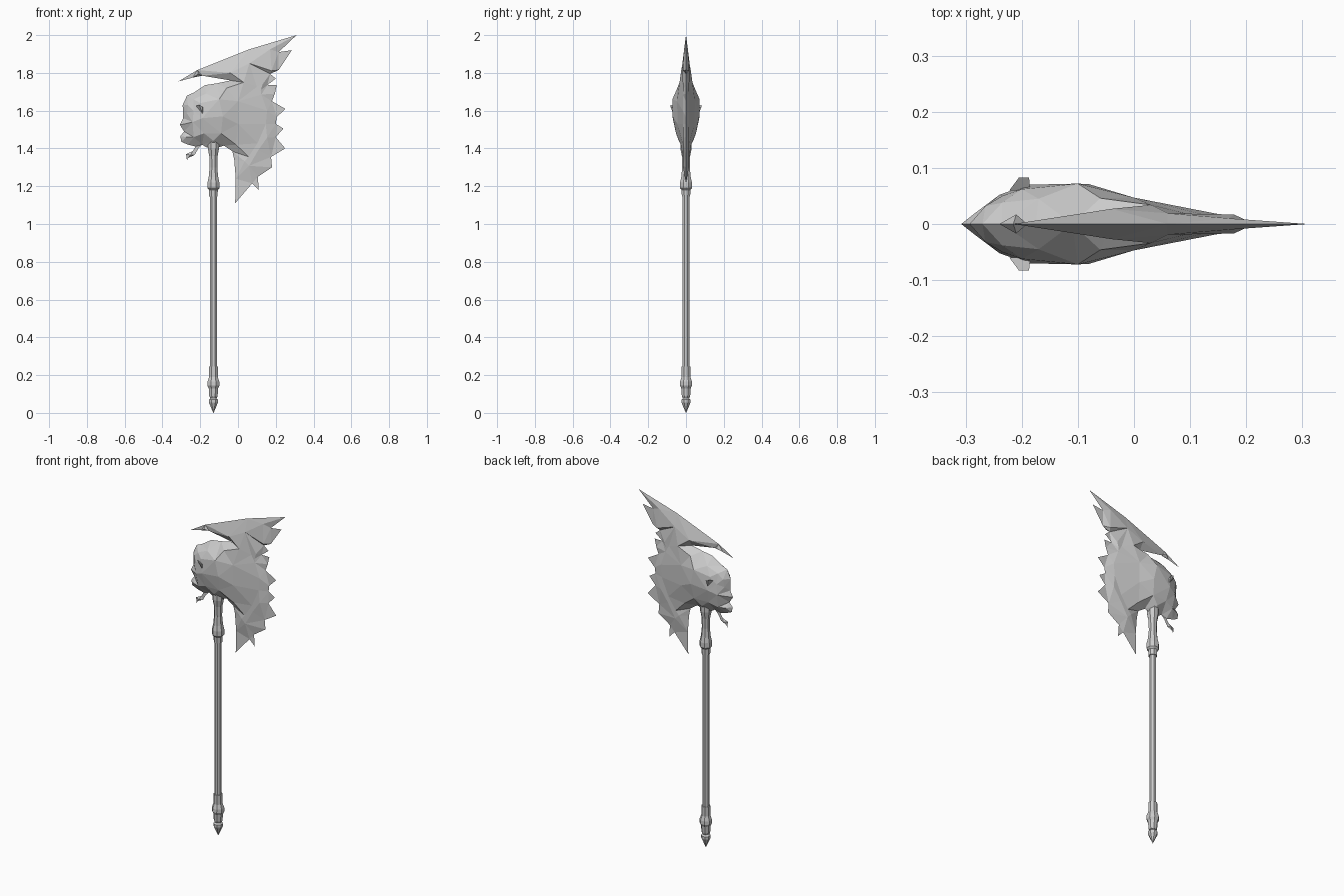
import bpy
import bmesh
import math
from mathutils import Vector
from mathutils.geometry import delaunay_2d_cdt

if "Cube" in bpy.data.objects:
    bpy.data.objects.remove(bpy.data.objects["Cube"], do_unlink=True)

SHAFT_X = -0.13

steel = bpy.data.materials.new("plain grey")
steel.use_nodes = True
steel.diffuse_color = (0.6, 0.6, 0.6, 1)
steel.node_tree.nodes["Principled BSDF"].inputs["Base Color"].default_value = steel.diffuse_color


def make_object(name, bm):
    """Turn a bmesh into a flat shaded grey object."""
    bmesh.ops.recalc_face_normals(bm, faces=bm.faces)
    mesh = bpy.data.meshes.new(name)
    bm.to_mesh(mesh)
    bm.free()
    mesh.materials.append(steel)
    obj = bpy.data.objects.new(name, mesh)
    bpy.context.collection.objects.link(obj)
    return obj


def turned_part(name, profile, sides=8):
    """Sweep a (radius, height) profile around the shaft axis."""
    bm = bmesh.new()
    rings = []
    for radius, height in profile:
        ring = []
        for i in range(sides):
            angle = math.tau * (i + 0.5) / sides
            ring.append(bm.verts.new((SHAFT_X + radius * math.cos(angle),
                                      radius * math.sin(angle), height)))
        rings.append(ring)
    for low, high in zip(rings, rings[1:]):
        for i in range(sides):
            j = (i + 1) % sides
            bm.faces.new((low[i], low[j], high[j], high[i]))
    bm.faces.new(rings[0])
    bm.faces.new(rings[-1])
    return make_object(name, bm)


def mirrored_relief(name, outline, bumps):
    """Fill an (x, z) outline, raise (x, z, depth) points, mirror front to back."""
    flat = [Vector(p) for p in outline] + [Vector(b[:2]) for b in bumps]
    depths = [0.0] * len(outline) + [b[2] for b in bumps]
    points, _, faces, sources, _, _ = delaunay_2d_cdt(
        flat, [], [list(range(len(outline)))], 1, 1e-5)
    bm = bmesh.new()
    for side in (-1, 1):
        verts = [bm.verts.new((p.x, side * (depths[s[0]] if s else 0), p.y))
                 for p, s in zip(points, sources)]
        for face in faces:
            bm.faces.new([verts[i] for i in face])
    bmesh.ops.remove_doubles(bm, verts=bm.verts, dist=1e-5)
    return make_object(name, bm)


# Shaft with its fittings
turned_part("shaft", [(0.019, 0.2), (0.019, 1.2)])
turned_part("upper_collar", [(0.024, 1.145), (0.025, 1.18), (0.034, 1.19), (0.034, 1.22),
                             (0.027, 1.25), (0.022, 1.3), (0.024, 1.36), (0.032, 1.4),
                             (0.032, 1.45)])
turned_part("lower_collar", [(0.02, 0.08), (0.024, 0.09), (0.027, 0.13), (0.035, 0.145),
                             (0.034, 0.165), (0.025, 0.19), (0.025, 0.245)])
turned_part("pommel_spike", [(0.001, 0.0), (0.026, 0.055), (0.026, 0.07), (0.016, 0.08)])

# Outline of the head: crest, swept mane, neck, then the face profile
crest = [(-.04, 1.76), (-.19, 1.785), (-.24, 1.775), (-.315, 1.755), (-.215, 1.815),
         (.06, 1.925), (.31, 2)]
mane = [(.215, 1.91), (.285, 1.92), (.215, 1.815), (.17, 1.795), (.2, 1.77), (.155, 1.735),
        (.205, 1.735), (.195, 1.69), (.18, 1.65), (.25, 1.61), (.205, 1.565), (.2, 1.53),
        (.24, 1.505), (.2, 1.46), (.25, 1.4), (.175, 1.355), (.18, 1.3), (.105, 1.25),
        (.11, 1.18), (.075, 1.215), (-.015, 1.11), (-.012, 1.24), (-.02, 1.34)]
neck = [(-.03, 1.385), (-.075, 1.415), (-.12, 1.4), (-.165, 1.405), (-.19, 1.42)]
face = [(-.21, 1.4), (-.23, 1.365), (-.265, 1.35), (-.27, 1.335), (-.275, 1.37),
        (-.24, 1.385), (-.225, 1.41), (-.265, 1.42), (-.3, 1.435), (-.305, 1.465),
        (-.285, 1.49), (-.308, 1.525), (-.29, 1.56), (-.293, 1.63), (-.27, 1.68),
        (-.235, 1.695), (-.175, 1.735), (-.11, 1.745)]

# Raised points: face, broad skull, and the crest ridge
face_bumps = [(-.265, 1.63, .032), (-.27, 1.585, .026), (-.235, 1.6, .05), (-.28, 1.53, .022),
              (-.24, 1.54, .052), (-.275, 1.46, .022), (-.235, 1.46, .036), (-.25, 1.365, .008),
              (-.235, 1.66, .038)]
skull_bumps = [(-.2, 1.64, .062), (-.19, 1.56, .07), (-.18, 1.48, .05), (-.17, 1.69, .045),
               (-.1, 1.66, .072), (-.08, 1.57, .071), (-.09, 1.48, .053), (-.13, 1.44, .038),
               (-.06, 1.72, .046), (0, 1.65, .047), (0, 1.53, .045), (-.01, 1.42, .028),
               (.03, 1.75, .034)]
crest_bumps = [(-.21, 1.795, .017), (-.04, 1.8, .027), (.06, 1.85, .019), (.17, 1.925, .01)]

# Each mane tip carries a ridge back toward the skull, thickening as it goes
mane_root = Vector((-.05, 1.58))
mane_bumps = []
for tip in mane[1:-2]:
    offset = Vector(tip) - mane_root
    if offset.length > 0.285:
        spot = mane_root + offset * 0.68
        mane_bumps.append((spot.x, spot.y, 0.017))

mirrored_relief("head_and_mane", crest + mane + neck + face,
                face_bumps + skull_bumps + crest_bumps + mane_bumps)

# Small pointed ears
for side, name in ((-1, "right_ear"), (1, "left_ear")):
    bm = bmesh.new()
    rim = [(-.222, .06, 1.625), (-.205, .083, 1.63), (-.187, .083, 1.622),
           (-.187, .068, 1.583), (-.2, .06, 1.605), (-.185, .06, 1.61)]
    for x, y, z in rim:
        bm.verts.new((x, side * y, z))
    bmesh.ops.convex_hull(bm, input=bm.verts)
    make_object(name, bm)
